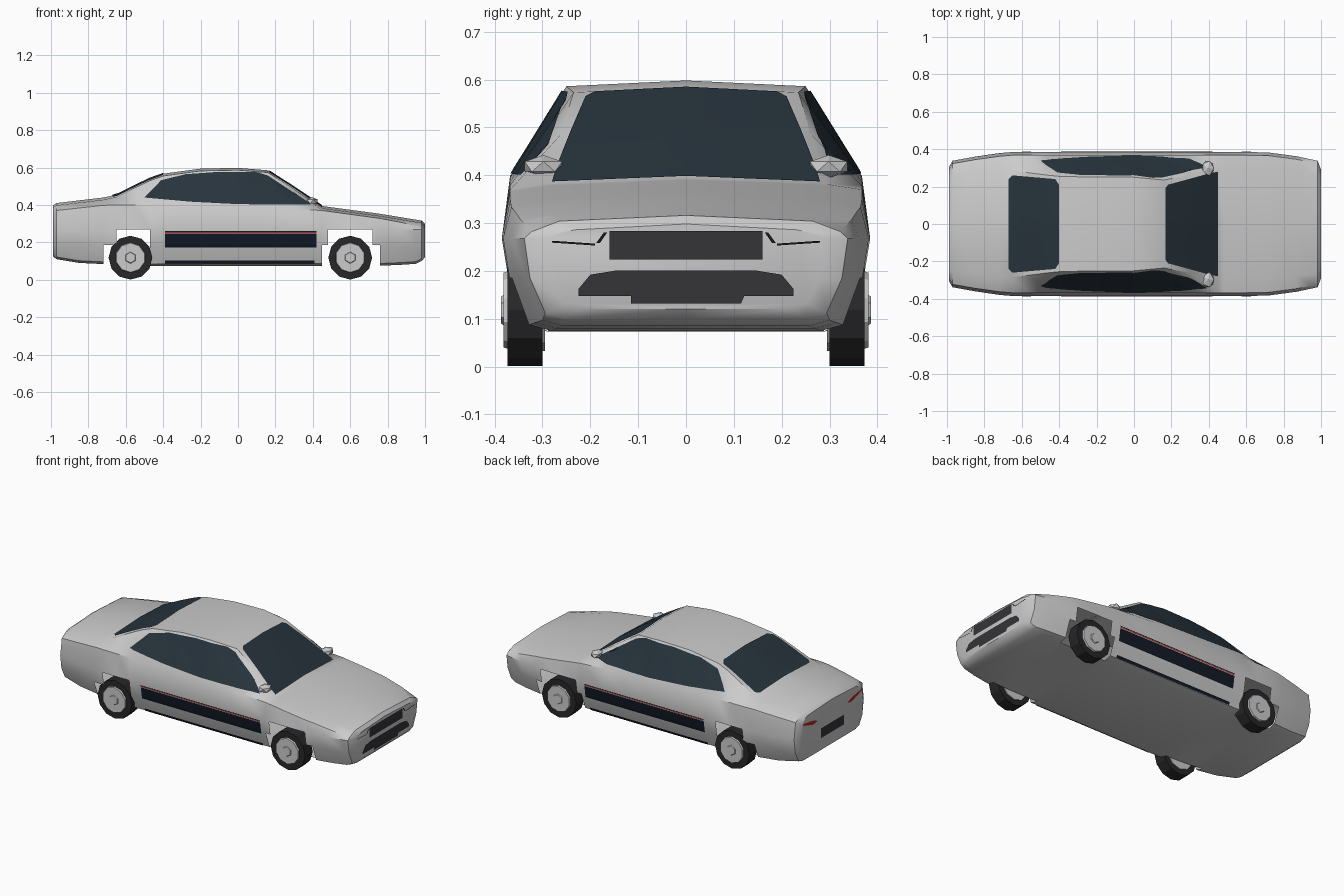
import bpy, bmesh, math
from mathutils import Vector, Matrix
from mathutils.bvhtree import BVHTree

if "Cube" in bpy.data.objects:
    bpy.data.objects.remove(bpy.data.objects["Cube"])


def material(name, rgb):
    m = bpy.data.materials.new(name)
    m.diffuse_color = (*rgb, 1)
    m.use_nodes = True
    m.node_tree.nodes["Principled BSDF"].inputs["Base Color"].default_value = m.diffuse_color
    return m


GLASS = material("glass", (0.02, 0.033, 0.045))
NAVY = material("navy_trim", (0.006, 0.01, 0.02))
BLACK = material("black_plastic", (0.035, 0.035, 0.04))
RUBBER = material("rubber", (0.02, 0.02, 0.022))
RED = material("red", (0.5, 0.02, 0.02))
LINE = material("dark_line", (0.01, 0.01, 0.01))


def add_object(name, bm, mat=None, smooth=None):
    me = bpy.data.meshes.new(name)
    bm.to_mesh(me)
    ob = bpy.data.objects.new(name, me)
    bpy.context.collection.objects.link(ob)
    if mat:
        me.materials.append(mat)
    if smooth:
        bpy.ops.object.select_all(action='DESELECT')
        ob.select_set(True)
        bpy.context.view_layer.objects.active = ob
        bpy.ops.object.shade_smooth_by_angle(angle=math.radians(smooth))
    return ob


def interp(table, x):
    for a, b in zip(table, table[1:]):
        if x <= b[0]:
            t = max(0, (x - a[0]) / (b[0] - a[0]))
            return [p + (q - p) * t for p, q in zip(a[1:], b[1:])]
    return list(table[-1][1:])


# body: cross-sections lofted along the length
STATIONS = [-.99, -.97, -.85, -.72, -.65, -.56, -.47, -.40, -.30, -.20, 0, .16,
            .30, .45, .48, .60, .72, .76, .87, .95, .982, 1]
WIDTH = [(-.99, .305), (-.97, .338), (-.85, .36), (-.68, .385), (.7, .385), (.87, .362), (.982, .338), (1, .29)]
BOTTOM = [(-.99, .125), (-.97, .11), (-.85, .09), (-.5, .073), (.8, .075), (.95, .085), (.982, .1), (1, .12)]
BELT = [(-.99, .35), (-.97, .37), (-.7, .40), (0, .395), (.45, .37), (.8, .322), (1, .278)]
ROOF = [(-.99, .24, .385), (-.97, .26, .398), (-.7, .285, .43), (-.64, .285, .445), (-.5, .265, .52),
        (-.4, .255, .555), (-.2, .25, .582), (0, .25, .586), (.16, .235, .573),
        (.3, .262, .485), (.45, .29, .382), (.75, .29, .342), (.982, .265, .304), (1, .23, .286)]
ARCHES = [(-.72, -.47, -.65, -.47), (.45, .76, .48, .72)]


def section(x):
    w, = interp(WIDTH, x)
    zb, = interp(BOTTOM, x)
    belt, = interp(BELT, x)
    wr, zr = interp(ROOF, x)
    half = [(0, zb), (.75 * w, zb), (.87 * w, zb + .012), (.965 * w, .185), (w, .268),
            (.955 * w, belt), (wr, zr), (0, zr + .012)]
    return [(x, y, z) for y, z in half + [(-y, z) for y, z in half[-2:0:-1]]]


def in_arch(x, seg):
    for lo, hi, lo_top, hi_top in ARCHES:
        if seg in (1, 2) and lo < x < hi or seg == 3 and lo_top < x < hi_top:
            return True
    return False


bm = bmesh.new()
rings = [[bm.verts.new(p) for p in section(x)] for x in STATIONS]
n = len(rings[0])
for i, (a, b) in enumerate(zip(rings, rings[1:])):
    xm = (STATIONS[i] + STATIONS[i + 1]) / 2
    for k in range(n):
        if not in_arch(xm, min(k, n - 1 - k)):
            bm.faces.new((a[k], a[(k + 1) % n], b[(k + 1) % n], b[k]))
bm.faces.new(rings[0])
bm.faces.new(rings[-1][::-1])
bmesh.ops.recalc_face_normals(bm, faces=bm.faces)
body = add_object("body_shell", bm, None, 35)
skin = BVHTree.FromBMesh(bm)


def panel(name, pts, axis, sign, mat, cuts=7):
    """Thin panel: a 2D outline projected onto the body along an axis."""
    bm = bmesh.new()
    others = [a for a in range(3) if a != axis]
    verts = []
    for p in pts:
        co = Vector((0, 0, 0))
        co[others[0]], co[others[1]], co[axis] = p[0], p[1], 3 * sign
        verts.append(bm.verts.new(co))
    bm.faces.new(verts)
    bmesh.ops.triangulate(bm, faces=bm.faces[:])
    bmesh.ops.subdivide_edges(bm, edges=bm.edges[:], cuts=cuts, use_grid_fill=True)
    ray = Vector((0, 0, 0))
    ray[axis] = -sign
    missed = []
    for v in bm.verts:
        hit, normal, _, _ = skin.ray_cast(v.co, ray)
        if hit is None:
            missed.append(v)
            continue
        v.co = hit - normal * math.copysign(.004, normal.dot(ray))
    bmesh.ops.delete(bm, geom=missed, context='VERTS')
    bmesh.ops.recalc_face_normals(bm, faces=bm.faces)
    if sum(f.normal[axis] for f in bm.faces) * sign < 0:
        bmesh.ops.reverse_faces(bm, faces=bm.faces[:])
    return add_object(name, bm, mat, 30)


def rect(a0, a1, b0, b1):
    return [(a0, b0), (a1, b0), (a1, b1), (a0, b1)]


# windscreen and rear window
panel("windscreen", [(.448, -.28), (.448, .28), (.4, .27), (.18, .21), (.165, .19),
                     (.165, -.19), (.18, -.21), (.4, -.27)], 2, 1, GLASS)
panel("rear_window", [(-.67, -.24), (-.65, -.26), (-.42, -.24), (-.40, -.21),
                      (-.40, .21), (-.42, .24), (-.65, .26), (-.67, .24)], 2, 1, GLASS)

# side windows, striped door panels and sills
for side, s in (("left", 1), ("right", -1)):
    panel(side + "_side_window", [(-.50, .437), (-.25, .415), (0, .402), (.39, .398), (.37, .415),
                                  (.16, .555), (.10, .573), (-.1, .575), (-.28, .562), (-.41, .53)],
          1, s, GLASS)
    panel(side + "_door_panel", rect(-.39, .42, .175, .248), 1, s, NAVY)
    panel(side + "_door_stripe", rect(-.39, .42, .251, .256), 1, s, RED)
    panel(side + "_stripe_border", rect(-.39, .42, .257, .262), 1, s, LINE)
    panel(side + "_sill", rect(-.39, .41, .087, .103), 1, s, NAVY)
    # headlight outlines and tail lights
    panel(side + "_headlight_line", [(s * .19, .253), (s * .28, .259), (s * .28, .263), (s * .19, .257)],
          0, 1, LINE, 3)
    panel(side + "_headlight_edge", [(s * .165, .28), (s * .172, .28), (s * .188, .258), (s * .18, .258)],
          0, 1, LINE, 2)
    panel(side + "_tail_light", [(s * .14, .318), (s * .19, .312), (s * .285, .342), (s * .28, .352), (s * .19, .338)],
          0, -1, RED)

# grille, intake and rear plate recess
panel("grille", rect(-.16, .16, .224, .283), 0, 1, BLACK)
panel("lower_intake", [(-.115, .132), (.115, .132), (.115, .148), (.225, .148), (.225, .162), (.2, .192),
                       (.145, .201), (-.145, .201), (-.2, .192), (-.225, .162), (-.225, .148),
                       (-.115, .148)], 0, 1, BLACK)
panel("rear_plate_recess", rect(-.11, .11, .2, .26), 0, -1, BLACK)


def disc(name, x, y0, y1, r, sides, mat=None, z=.118, r2=None):
    bm = bmesh.new()
    bmesh.ops.create_cone(bm, cap_ends=True, segments=sides, radius1=r, radius2=r2 or r, depth=abs(y1 - y0),
                          matrix=Matrix.Translation((x, (y0 + y1) / 2, z))
                          @ Matrix.Rotation(math.copysign(math.pi / 2, y0 - y1), 4, 'X'))
    return add_object(name, bm, mat)


# wheels
for end, x in (("rear", -.575), ("front", .6)):
    for side, s in (("left", 1), ("right", -1)):
        label = f"{end}_{side}_"
        disc(label + "tyre", x, s * .30, s * .373, .117, 12, RUBBER)
        disc(label + "rim", x, s * .36, s * .382, .085, 10, r2=.078)
        disc(label + "hub", x, s * .378, s * .387, .034, 6, r2=.028)
        disc(label + "inner_rim", x, s * .31, s * .295, .085, 10)

# door mirrors
for side, s in (("left", 1), ("right", -1)):
    bm = bmesh.new()
    bmesh.ops.create_icosphere(bm, subdivisions=1, radius=1,
                               matrix=Matrix.Translation((.395, s * .298, .418))
                               @ Matrix.Diagonal((.036, .046, .024, 1)))
    add_object(side + "_door_mirror", bm)
